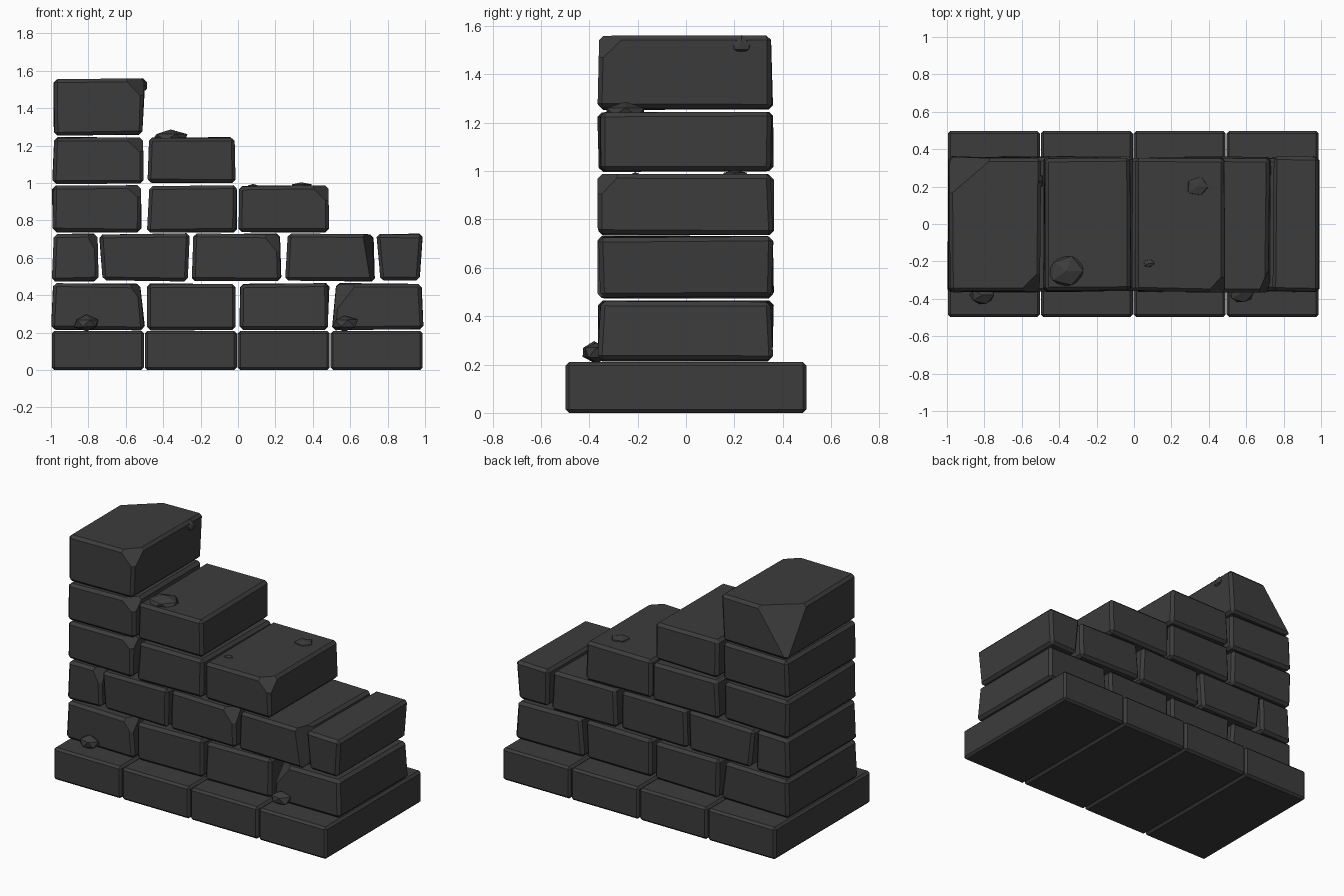
import bpy, bmesh, random
from mathutils import Vector

if "Cube" in bpy.data.objects:
    bpy.data.objects.remove(bpy.data.objects["Cube"])

random.seed(4)
mat = bpy.data.materials.new("dark grey stone")
mat.diffuse_color = (0.045, 0.045, 0.045, 1)
mat.use_nodes = True
mat.node_tree.nodes["Principled BSDF"].inputs["Base Color"].default_value = mat.diffuse_color


def finish(bm, name):
    bmesh.ops.recalc_face_normals(bm, faces=bm.faces)
    me = bpy.data.meshes.new(name)
    bm.to_mesh(me)
    bm.free()
    me.materials.append(mat)
    ob = bpy.data.objects.new(name, me)
    bpy.context.collection.objects.link(ob)
    return ob


def block(name, front, y0, y1, bevel, jitter=0.0, chips=()):
    """front = (left,right) x at bottom, (left,right) x at top, z0, z1"""
    (bl, br), (tl, tr), z0, z1 = front
    bm = bmesh.new()
    bmesh.ops.create_cube(bm, size=2)
    corner = {}
    for v in bm.verts:
        s = tuple(1 if c > 0 else -1 for c in v.co)
        x = ((bl, br), (tl, tr))[s[2] > 0][s[0] > 0]
        y, z = (y0, y1)[s[1] > 0], (z0, z1)[s[2] > 0]
        j = [random.uniform(0, jitter) for _ in range(3)]
        v.co = Vector((x - s[0] * j[0] * 0.5, y - s[1] * j[1], z - s[2] * j[2] * 0.5))
        corner[s] = v.co.copy()
    bmesh.ops.bevel(bm, geom=bm.edges[:], offset=bevel, segments=1,
                    profile=0.5, affect='EDGES')
    # broken corners: slice off a plane given distances along the three edges
    for s, d in chips:
        n = Vector([s[i] / d[i] for i in range(3)])
        p = corner[s] - Vector((s[0] * d[0], 0, 0))
        bmesh.ops.bisect_plane(bm, geom=bm.verts[:] + bm.edges[:] + bm.faces[:],
                               plane_co=p, plane_no=n.normalized(), clear_outer=True)
        bmesh.ops.holes_fill(bm, edges=[e for e in bm.edges if e.is_boundary], sides=0)
    return finish(bm, name)


# Footing slabs
for i in range(4):
    x0 = -0.995 + i * 0.4967
    block(f"footing_slab_{i+1}", ((x0, x0 + 0.492), (x0, x0 + 0.492), 0, 0.21),
          -0.498, 0.498, 0.014)

# Wall stones by course
FR, FL, BL, BR = (1, -1, 1), (-1, -1, 1), (-1, 1, 1), (1, 1, 1)
courses = [
    (0.212, 0.466, [
        ((-1.0, -0.495), (-0.99, -0.52), [(FR, (.06, .1, .08))]),
        ((-0.488, -0.01), (-0.49, -0.012), []),
        ((0.005, 0.488), (0.005, 0.49), []),
        ((0.495, 1.0), (0.525, 0.985), [(FL, (.11, .1, .14))])]),
    (0.472, 0.732, [
        ((-1.0, -0.745), (-0.985, -0.75), [(FR, (.06, .08, .12))]),
        ((-0.725, -0.265), (-0.745, -0.25), []),
        ((-0.25, 0.235), (-0.245, 0.23), [(FR, (.09, .08, .11))]),
        ((0.245, 0.735), (0.265, 0.725), [(FR, (.05, .12, .3))]),
        ((0.755, 0.975), (0.738, 0.995), [])]),
    (0.732, 0.99, [
        ((-0.995, -0.515), (-0.995, -0.51), [(FR, (.09, .08, .08))]),
        ((-0.488, -0.005), (-0.482, -0.005), []),
        ((0.0, 0.492), (0.0, 0.488), [(FR, (.1, .1, .1))])]),
    (0.995, 1.25, [
        ((-0.995, -0.5), (-0.99, -0.5), [(FR, (.1, .09, .09))]),
        ((-0.485, -0.01), (-0.478, -0.015), [])]),
    (1.252, 1.56, [
        ((-0.99, -0.505), (-0.99, -0.495),
         [(FR, (.11, .11, .11)), (BL, (.23, .2, .3))])]),
]
for r, (z0, z1, stones) in enumerate(courses):
    for i, (bot, top, chips) in enumerate(stones):
        block(f"wall_stone_{r+1}_{i+1}", (bot, top, z0, z1), -0.368, 0.365,
              0.018, 0.018, chips)

# Loose fragments: centre and half sizes
for i, (c, h) in enumerate([
        ((-0.81, -0.38, 0.25), (0.075, 0.06, 0.045)),
        ((0.57, -0.37, 0.25), (0.075, 0.06, 0.045)),
        ((-0.36, -0.25, 1.245), (0.11, 0.10, 0.04)),
        ((0.34, 0.2, 0.982), (0.065, 0.06, 0.025)),
        ((0.08, -0.21, 0.98), (0.035, 0.025, 0.015)),
        ((-0.51, 0.23, 1.52), (0.03, 0.05, 0.04))]):
    bm = bmesh.new()
    bmesh.ops.create_icosphere(bm, subdivisions=1, radius=1)
    for v in bm.verts:
        k = random.uniform(0.85, 1.05)
        v.co = Vector([c[a] + v.co[a] * h[a] * k for a in range(3)])
    finish(bm, f"stone_fragment_{i+1}")
